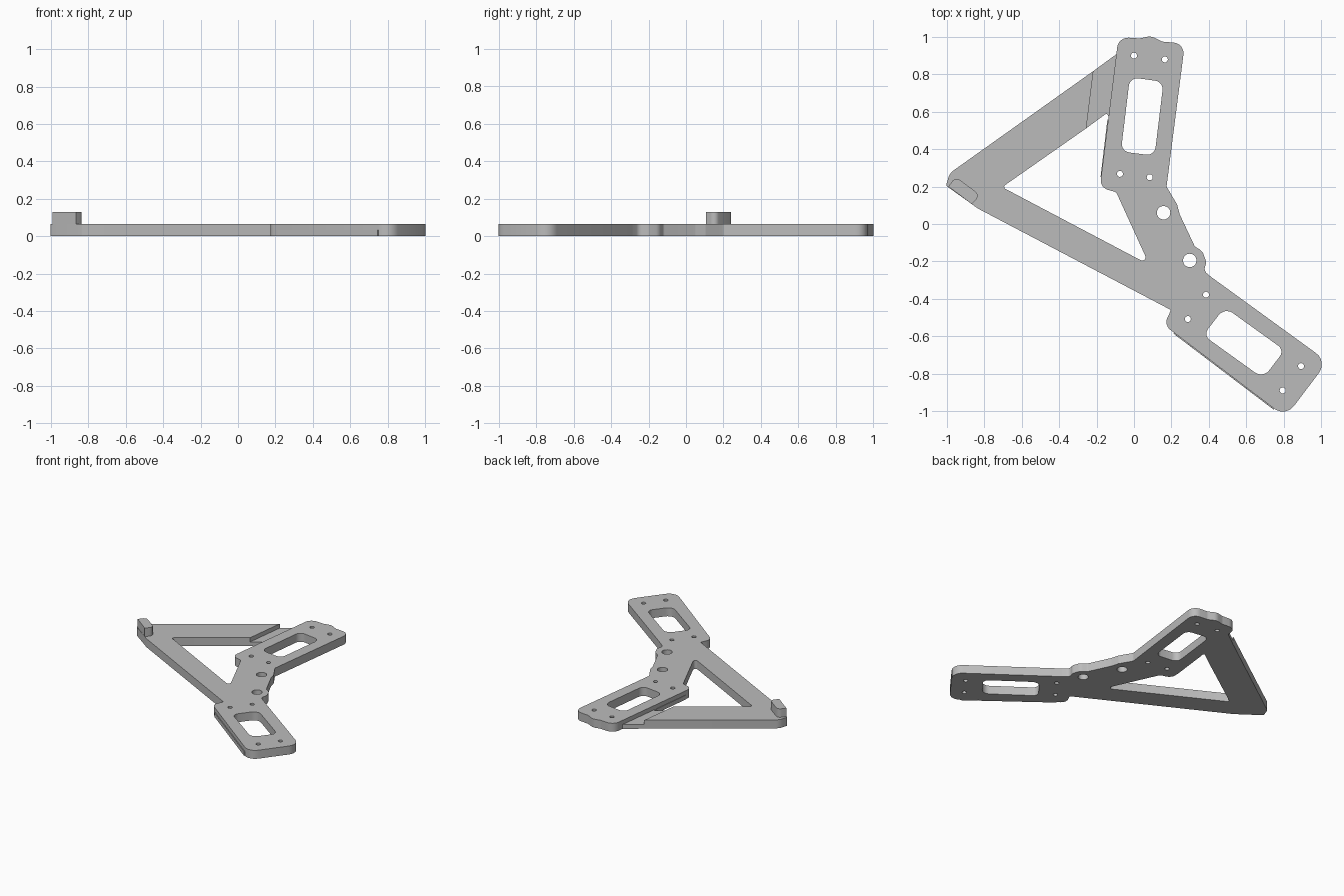
import bpy, bmesh, math
from mathutils import Vector

if "Cube" in bpy.data.objects:
    bpy.data.objects.remove(bpy.data.objects["Cube"])

T = 0.065  # plate thickness

grey = bpy.data.materials.new("plain grey")
grey.diffuse_color = (0.5, 0.5, 0.5, 1)
grey.use_nodes = True
grey.node_tree.nodes["Principled BSDF"].inputs["Base Color"].default_value = grey.diffuse_color


def fillet(points, steps=6):
    """Turn (x, y, radius) corners into a rounded closed outline."""
    out = []
    for i, (x, y, r) in enumerate(points):
        p = Vector((x, y))
        a = Vector(points[i - 1][:2]) - p
        b = Vector(points[(i + 1) % len(points)][:2]) - p
        if r == 0:
            out.append(p)
            continue
        half = a.angle(b) / 2
        d = min(r / math.tan(half), 0.49 * a.length, 0.49 * b.length)
        r = d * math.tan(half)
        c = p + (a.normalized() + b.normalized()).normalized() * (r / math.sin(half))
        u = p + a.normalized() * d - c
        v = p + b.normalized() * d - c
        turn = math.atan2(u.x * v.y - u.y * v.x, u.dot(v))
        a0 = math.atan2(u.y, u.x)
        for k in range(steps + 1):
            t = a0 + turn * k / steps
            out.append(c + Vector((math.cos(t), math.sin(t))) * r)
    return out


def circle(x, y, r, n=20):
    return [Vector((x + r * math.cos(2 * math.pi * k / n),
                    y + r * math.sin(2 * math.pi * k / n))) for k in range(n)]


def plate(name, loops, z0, z1):
    """Extrude filled loops (first is the outline, the rest are holes)."""
    cu = bpy.data.curves.new(name + "_profile", 'CURVE')
    cu.dimensions, cu.fill_mode, cu.extrude = '2D', 'BOTH', (z1 - z0) / 2
    for loop in loops:
        s = cu.splines.new('POLY')
        s.points.add(len(loop) - 1)
        for pt, co in zip(s.points, loop):
            pt.co = (co.x, co.y, 0, 1)
        s.use_cyclic_u = True
    tmp = bpy.data.objects.new(name + "_profile", cu)
    bpy.context.collection.objects.link(tmp)
    dg = bpy.context.evaluated_depsgraph_get()
    me = bpy.data.meshes.new_from_object(tmp.evaluated_get(dg))
    bpy.data.objects.remove(tmp)
    bm = bmesh.new()
    bm.from_mesh(me)
    bmesh.ops.remove_doubles(bm, verts=bm.verts, dist=1e-5)
    bmesh.ops.translate(bm, verts=bm.verts, vec=(0, 0, (z0 + z1) / 2))
    bmesh.ops.recalc_face_normals(bm, faces=bm.faces)
    bm.to_mesh(me)
    bm.free()
    me.materials.clear()
    me.materials.append(grey)
    ob = bpy.data.objects.new(name, me)
    bpy.context.collection.objects.link(ob)
    bpy.ops.object.select_all(action='DESELECT')
    ob.select_set(True)
    bpy.context.view_layer.objects.active = ob
    bpy.ops.object.shade_smooth_by_angle(angle=math.radians(30))
    return ob


# Main plate: two mounting pads, the spine and the triangular brace
outline = fillet([
    (-0.083, 1.0, 0.07), (0.03, 0.992, 0.05), (0.09, 1.005, 0.06),
    (0.15, 0.975, 0.05), (0.272, 0.965, 0.07),              # upper pad end
    (0.174, 0.2, 0.02), (0.23, 0.105, 0.03), (0.245, 0.05, 0.03),
    (0.325, -0.12, 0.02), (0.365, -0.145, 0.05), (0.388, -0.205, 0.04),
    (0.372, -0.25, 0.04), (0.415, -0.285, 0.03),            # spine right edge
    (1.035, -0.735, 0.075), (0.81, -1.033, 0.075),          # lower pad end
    (0.16, -0.54, 0.06), (0.198, -0.46, 0.01),
    (-0.835, 0.083, 0.04), (-1.005, 0.205, 0.01), (-0.985, 0.272, 0.07),  # brace tip
    (-0.217, 0.818, 0), (-0.255, 0.512, 0),                 # step to the thin link
    (-0.705, 0.197, 0.012), (0.082, -0.218, 0.018),
    (-0.095, 0.17, 0.03), (-0.183, 0.195, 0.07)])
holes = [circle(x, y, 0.016) for x, y in (
    (0, 0.9), (0.165, 0.88), (-0.075, 0.268), (0.084, 0.25),
    (0.385, -0.378), (0.288, -0.508), (0.893, -0.76), (0.795, -0.89))]
holes += [circle(0.158, 0.06, 0.036, 32), circle(0.298, -0.195, 0.036, 32)]
windows = [
    fillet([(-0.022, 0.785, 0.045), (0.158, 0.76, 0.045),
            (0.11, 0.365, 0.045), (-0.07, 0.388, 0.045)]),
    fillet([(0.485, -0.445, 0.055), (0.805, -0.675, 0.04),
            (0.69, -0.825, 0.055), (0.37, -0.595, 0.04)])]
plate("bracket_plate", [outline] + holes + windows, 0, T)

# Thin link joining the brace to the upper pad
plate("thin_link", [fillet([
    (-0.217, 0.818, 0), (-0.094, 0.908, 0), (-0.137, 0.555, 0),
    (-0.138, 0.598, 0.02), (-0.255, 0.512, 0)])], 0, T / 2)

# Narrow ledges along the pad sides
plate("upper_ledge", [fillet([
    (-0.174, 0.25, 0), (-0.135, 0.56, 0), (-0.142, 0.56, 0), (-0.179, 0.25, 0)])], 0, T / 2)
plate("lower_ledge", [fillet([
    (0.215, -0.582, 0), (0.75, -0.988, 0), (0.746, -0.992, 0), (0.212, -0.587, 0)])], 0, T / 2)

# Raised stop block at the brace tip
plate("stop_block", [fillet([
    (-0.955, 0.253, 0.03), (-0.822, 0.155, 0.03),
    (-0.867, 0.106, 0), (-0.992, 0.2, 0)])], T, 2 * T)
